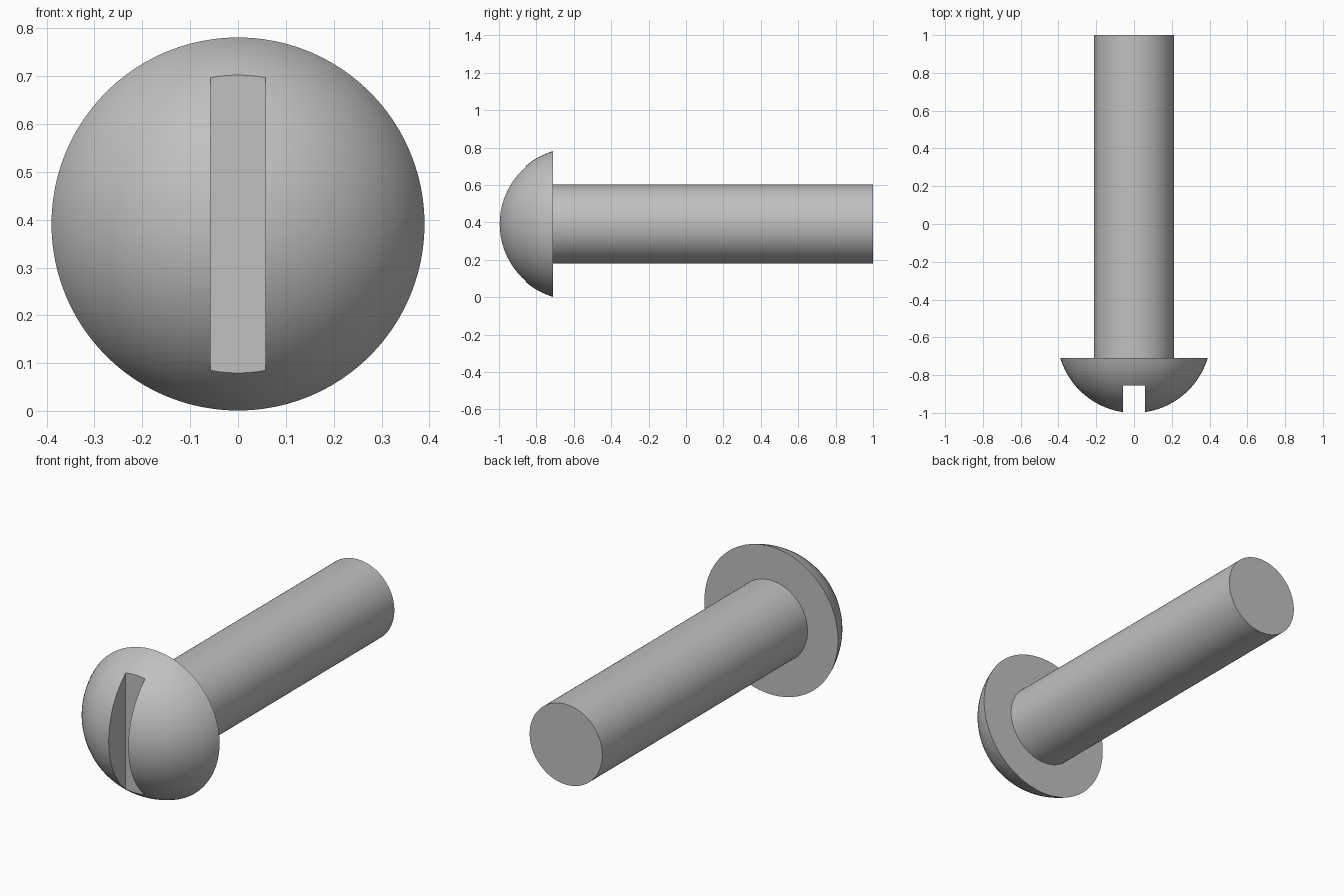
import bpy, bmesh
from math import sin, cos, acos, pi, radians
from mathutils import Matrix

cube = bpy.data.objects.get("Cube")
if cube:
    bpy.data.objects.remove(cube, do_unlink=True)

AXIS_Z = 0.391       # height of the screw axis
HEAD_R, HEAD_H = 0.39, 0.29
SHANK_R = 0.212
RIM_Y = -1 + HEAD_H  # flat underside of the head
SLOT_W, SLOT_DEPTH = 0.114, 0.145
SIDES = 96

steel = bpy.data.materials.new("grey_steel")
steel.use_nodes = True
grey = (0.53, 0.53, 0.53, 1)
steel.diffuse_color = grey
steel.node_tree.nodes["Principled BSDF"].inputs["Base Color"].default_value = grey


def make_object(name, bm):
    bmesh.ops.recalc_face_normals(bm, faces=bm.faces)
    mesh = bpy.data.meshes.new(name)
    bm.to_mesh(mesh)
    bm.free()
    mesh.materials.append(steel)
    obj = bpy.data.objects.new(name, mesh)
    bpy.context.collection.objects.link(obj)
    return obj


def lathe(name, profile):
    """Spin (radius, y) points around the screw axis."""
    bm = bmesh.new()
    verts = [bm.verts.new((r, y, AXIS_Z)) for r, y in profile]
    edges = [bm.edges.new(pair) for pair in zip(verts, verts[1:])]
    bmesh.ops.spin(bm, geom=verts + edges, cent=(0, 0, AXIS_Z), axis=(0, 1, 0),
                   angle=2 * pi, steps=SIDES)
    bmesh.ops.remove_doubles(bm, verts=bm.verts, dist=1e-5)
    return make_object(name, bm)


def smooth(obj):
    bpy.ops.object.select_all(action='DESELECT')
    obj.select_set(True)
    bpy.context.view_layer.objects.active = obj
    bpy.ops.object.shade_smooth_by_angle(angle=radians(30))


# Domed head: a spherical cap closed by a flat underside
ball_r = (HEAD_R ** 2 + HEAD_H ** 2) / (2 * HEAD_H)
sweep = acos((ball_r - HEAD_H) / ball_r)
STEPS = 24
dome = [(ball_r * sin(sweep * i / STEPS), -1 + ball_r * (1 - cos(sweep * i / STEPS)))
        for i in range(STEPS + 1)]
head = lathe("head", dome + [(0, RIM_Y)])

# Straight slot cut right across the dome
bm = bmesh.new()
bmesh.ops.create_cube(bm, size=1, matrix=Matrix.Translation((0, -1, AXIS_Z))
                      @ Matrix.Diagonal((SLOT_W, 2 * SLOT_DEPTH, 1, 1)))
cutter = make_object("slot_cutter", bm)
cutter.hide_render = True
cut = head.modifiers.new("slot", 'BOOLEAN')
cut.operation = 'DIFFERENCE'
cut.solver = 'EXACT'
cut.object = cutter
bpy.context.view_layer.objects.active = head
bpy.ops.object.modifier_apply(modifier=cut.name)
bpy.data.objects.remove(cutter, do_unlink=True)
smooth(head)

# Plain cylindrical shank, seated slightly inside the head
seat_y = RIM_Y - 0.03
shank = lathe("shank", [(0, seat_y), (SHANK_R, seat_y), (SHANK_R, 1), (0, 1)])
smooth(shank)
